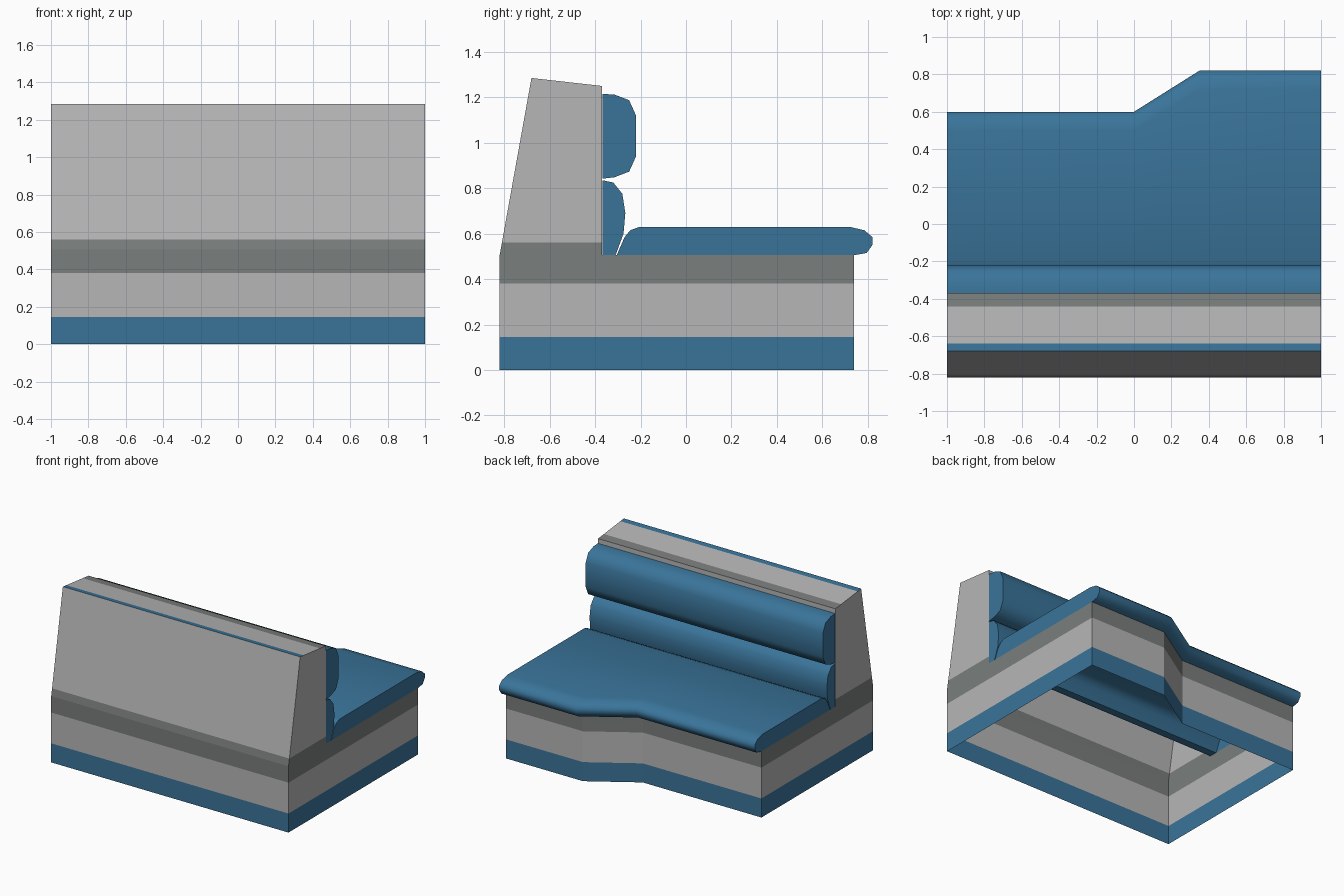
import bpy, bmesh, math
from mathutils import Vector

if "Cube" in bpy.data.objects:
    bpy.data.objects.remove(bpy.data.objects["Cube"])


def material(name, rgb):
    m = bpy.data.materials.new(name)
    m.diffuse_color = (*rgb, 1)
    m.use_nodes = True
    m.node_tree.nodes["Principled BSDF"].inputs["Base Color"].default_value = m.diffuse_color
    return m


BLUE = material("blue", (0.042, 0.175, 0.323))
LIGHT = material("light grey", (0.47, 0.47, 0.47))
DARK = material("dark grey", (0.195, 0.21, 0.205))

STEP = 0.22                        # the left half is this much shallower
STATIONS = [(-1, STEP), (0, STEP), (0.35, 0), (1, 0)]


def make_object(name, bm, mats, smooth=False):
    bmesh.ops.remove_doubles(bm, verts=bm.verts, dist=1e-5)
    bmesh.ops.recalc_face_normals(bm, faces=bm.faces)
    mesh = bpy.data.meshes.new(name)
    bm.to_mesh(mesh)
    bm.free()
    for m in mats:
        mesh.materials.append(m)
    ob = bpy.data.objects.new(name, mesh)
    bpy.context.collection.objects.link(ob)
    if smooth:
        bpy.ops.object.select_all(action='DESELECT')
        ob.select_set(True)
        bpy.context.view_layer.objects.active = ob
        bpy.ops.object.shade_smooth_by_angle(angle=math.radians(50))
    return ob


def cushion(name, profile, stations):
    """Sweep an open (y, z) profile along x and cap both ends."""
    bm = bmesh.new()
    rings = [[bm.verts.new((x, y - (s if y > 0.3 else 0), z)) for y, z in profile]
             for x, s in stations]
    for a, b in zip(rings, rings[1:]):
        for i in range(len(profile) - 1):
            bm.faces.new((a[i], b[i], b[i + 1], a[i + 1]))
    bm.faces.new(rings[0])
    bm.faces.new(rings[-1])
    return make_object(name, bm, [BLUE], True)


# Cushions
ENDS = [(-1, 0), (1, 0)]
cushion("seat_cushion", [
    (-0.305, 0.505), (-0.27, 0.585), (-0.245, 0.615), (-0.205, 0.63),
    (0.72, 0.63), (0.785, 0.615), (0.82, 0.585), (0.82, 0.55),
    (0.795, 0.515), (0.738, 0.505)], STATIONS)
cushion("lower_back_cushion", [
    (-0.368, 0.835), (-0.32, 0.825), (-0.28, 0.775), (-0.267, 0.69),
    (-0.275, 0.6), (-0.31, 0.505), (-0.368, 0.505)], ENDS)
cushion("upper_back_cushion", [
    (-0.368, 1.215), (-0.315, 1.212), (-0.25, 1.187), (-0.22, 1.12),
    (-0.22, 0.94), (-0.25, 0.873), (-0.315, 0.848), (-0.368, 0.842)], ENDS)

# Frame: hollow plinth with a tapered backrest, open underneath
bm = bmesh.new()


def quad(*pts):
    return bm.faces.new([bm.verts.new(p) for p in pts])


BACK, INNER, DECK, FRONT = -0.82, -0.37, 0.505, 0.74
for x, s in ENDS:
    f = FRONT - (STEP if x < 0 else 0)
    quad((x, BACK, 0), (x, INNER, 0), (x, INNER, DECK), (x, BACK, DECK))
    quad((x, INNER, 0), (x, f, 0), (x, f, DECK), (x, INNER, DECK))
    quad((x, BACK, DECK), (x, INNER, DECK), (x, INNER, 1.25), (x, -0.68, 1.285))
spine = [(BACK, 0), (BACK, DECK), (-0.68, 1.285), (INNER, 1.25), (INNER, DECK)]
for (y0, z0), (y1, z1) in zip(spine, spine[1:]):
    quad((-1, y0, z0), (1, y0, z0), (1, y1, z1), (-1, y1, z1))
for (x0, s0), (x1, s1) in zip(STATIONS, STATIONS[1:]):
    quad((x0, FRONT - s0, 0), (x1, FRONT - s1, 0),
         (x1, FRONT - s1, DECK), (x0, FRONT - s0, DECK))
bmesh.ops.remove_doubles(bm, verts=bm.verts, dist=1e-5)
bm.normal_update()

# Horizontal colour bands, and stripes along the backrest top
for z in (0.145, 0.38, 0.56):
    bmesh.ops.bisect_plane(bm, geom=bm.verts[:] + bm.edges[:] + bm.faces[:],
                           plane_co=Vector((0, 0, z)), plane_no=Vector((0, 0, 1)))


def top_faces():
    bm.normal_update()
    return [f for f in bm.faces if abs(f.normal.z) > 0.7]


for y in (-0.638, -0.44):
    fs = top_faces()
    geom = fs + list({e for f in fs for e in f.edges}) + list({v for f in fs for v in f.verts})
    bmesh.ops.bisect_plane(bm, geom=geom, plane_co=Vector((0, y, 0)),
                           plane_no=Vector((0, 1, 0)))

for f in bm.faces:
    c = f.calc_center_median()
    f.material_index = 0 if c.z < 0.145 else 2 if 0.38 < c.z < 0.56 else 1
for f in top_faces():
    y = f.calc_center_median().y
    f.material_index = 0 if y < -0.638 else 2 if y > -0.44 else 1
make_object("bench_frame", bm, [BLUE, LIGHT, DARK])
